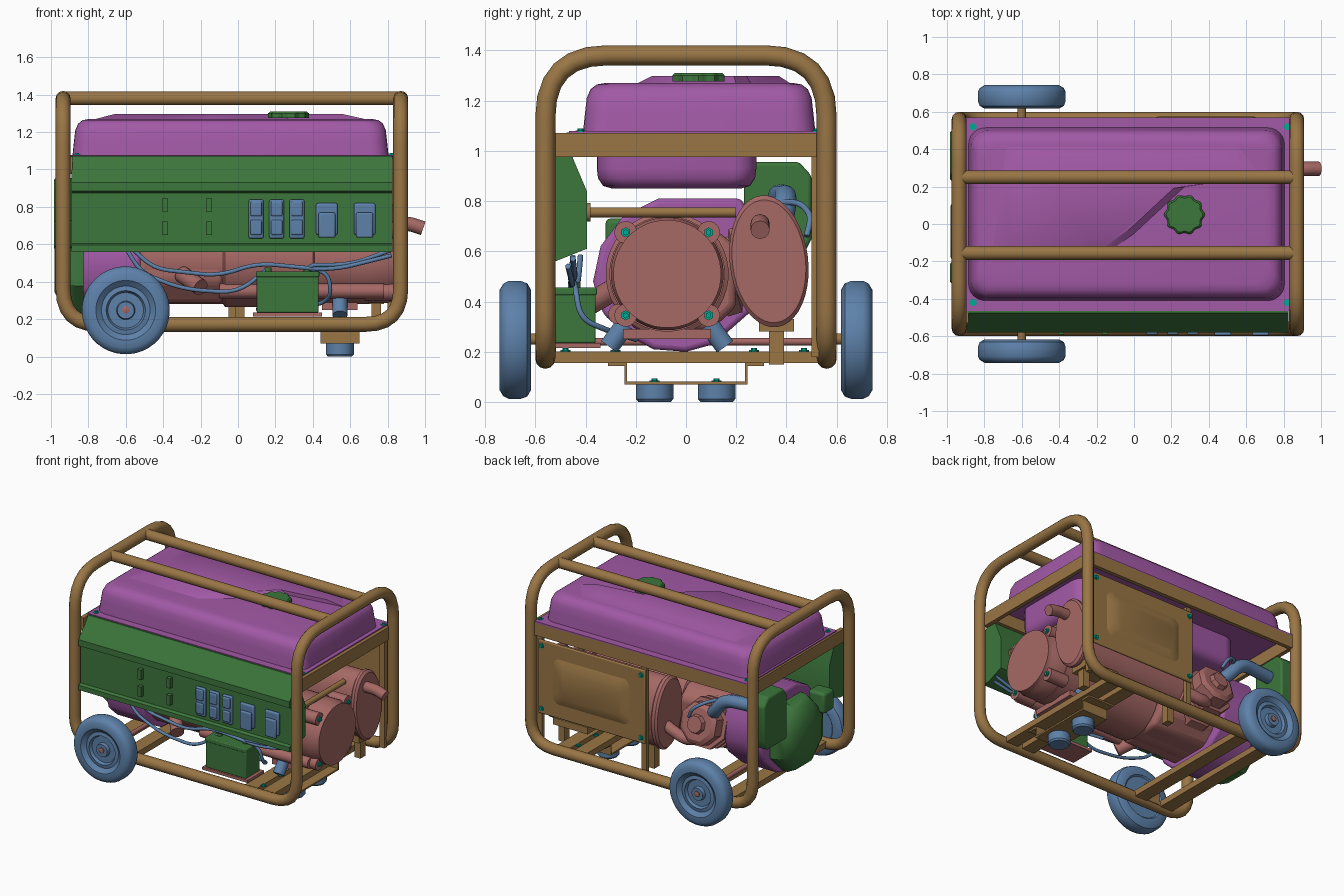
import bpy, bmesh, math
from mathutils import Vector

if "Cube" in bpy.data.objects:
    bpy.data.objects.remove(bpy.data.objects["Cube"])

def mat(name, c):
    m = bpy.data.materials.new(name)
    m.diffuse_color = (*c, 1)
    m.use_nodes = True
    m.node_tree.nodes["Principled BSDF"].inputs["Base Color"].default_value = m.diffuse_color
    return m
TAN, PURPLE, GREEN = mat("tan", (.32, .18, .06)), mat("purple", (.36, .10, .38)), mat("green", (.045, .18, .045))
BLUE, RED, TEAL = mat("blue", (.11, .22, .40)), mat("red", (.38, .14, .13)), mat("teal", (0, .4, .3))

def finish(ob, m, angle=35):
    ob.data.materials.append(m)
    bpy.ops.object.select_all(action='DESELECT')
    ob.select_set(True)
    bpy.context.view_layer.objects.active = ob
    if ob.type == 'CURVE':
        bpy.ops.object.convert(target='MESH')
    bpy.ops.object.shade_smooth_by_angle(angle=math.radians(angle))
    return bpy.context.object

def rings_mesh(name, rings, m, bevel=0, angle=35):
    """Skin a stack of equal-sized rings and cap both ends."""
    bm = bmesh.new()
    vs = [[bm.verts.new(p) for p in r] for r in rings]
    n = len(vs[0])
    for a, b in zip(vs, vs[1:]):
        for i in range(n):
            bm.faces.new((a[i], a[(i + 1) % n], b[(i + 1) % n], b[i]))
    bm.faces.new(vs[0][::-1])
    bm.faces.new(vs[-1])
    bmesh.ops.recalc_face_normals(bm, faces=bm.faces)
    me = bpy.data.meshes.new(name)
    bm.to_mesh(me)
    bm.free()
    ob = bpy.data.objects.new(name, me)
    bpy.context.collection.objects.link(ob)
    if bevel:
        mod = ob.modifiers.new("bevel", 'BEVEL')
        mod.width, mod.segments = bevel, 3
    return finish(ob, m, angle)

def prism(name, axis, pts, a, b, m, bevel=0):
    put = {'x': lambda p, t: (t, *p), 'y': lambda p, t: (p[0], t, p[1]), 'z': lambda p, t: (*p, t)}[axis]
    return rings_mesh(name, [[put(p, t) for p in pts] for t in (a, b)], m, bevel)

def box(name, x, y, z, m, bevel=0):
    return prism(name, 'z', [(x[0], y[0]), (x[1], y[0]), (x[1], y[1]), (x[0], y[1])], *z, m, bevel)

def lathe(name, origin, axis, profile, m, n=32):
    """Profile is (radius, distance along axis)."""
    q = Vector(axis).to_track_quat('Z', 'Y')
    rings = [[Vector(origin) + q @ Vector((r * math.cos(i * math.tau / n + math.pi / n),
              r * math.sin(i * math.tau / n + math.pi / n), t)) for i in range(n)] for r, t in profile]
    return rings_mesh(name, rings, m)

def rod(name, p, q, r, m, n=20):
    d = Vector(q) - Vector(p)
    return lathe(name, p, d, [(r, 0), (r, d.length)], m, n)

def pipe(name, pts, r, m, fillet=.1, closed=False, seg=6):
    """Round tube along a polyline with filleted corners (larger fillets at high corners of the frame)."""
    P, out = [Vector(p) for p in pts], []
    for i, p in enumerate(P):
        if not closed and i in (0, len(P) - 1):
            out.append(p)
            continue
        a, b = P[i - 1] - p, P[(i + 1) % len(P)] - p
        f = min(fillet * (1.3 if p.z > 1.2 else 1), a.length * .49, b.length * .49)
        s, e = p + a.normalized() * f, p + b.normalized() * f
        for k in range(seg + 1):
            t = k / seg
            out.append(s * (1 - t) ** 2 + p * 2 * t * (1 - t) + e * t * t)
    cu = bpy.data.curves.new(name, 'CURVE')
    cu.dimensions, cu.bevel_depth, cu.bevel_resolution, cu.use_fill_caps = '3D', r, 4, True
    sp = cu.splines.new('POLY')
    sp.points.add(len(out) - 1)
    for s, p in zip(sp.points, out):
        s.co = (*p, 1)
    sp.use_cyclic_u = closed
    ob = bpy.data.objects.new(name, cu)
    bpy.context.collection.objects.link(ob)
    return finish(ob, m, 50)

def rrect(x0, x1, y0, y1, r, z, n=6):
    out = []
    for k, (cx, cy) in enumerate([(x1 - r, y1 - r), (x0 + r, y1 - r), (x0 + r, y0 + r), (x1 - r, y0 + r)]):
        for i in range(n + 1):
            a = math.pi / 2 * (k + i / n)
            out.append((cx + r * math.cos(a), cy + r * math.sin(a), z))
    return out

def bolt(p, axis):
    lathe("bolt", p, axis, [(.02, 0), (.02, .006), (.012, .006), (.012, .014)], TEAL, 6)

# Tubular frame: one closed loop, plus two top bars
L, R, Y, B, T = -.935, .87, .56, .172, 1.38
pipe("frame_tube", [(L, -Y, B), (R, -Y, B), (R, -Y, T), (R, Y, T), (R, Y, B), (L, Y, B), (L, Y, T), (L, -Y, T)],
     .04, TAN, .19, True, 6)
for y in (.25, -.155):
    rod("top_bar", (L, y, T), (R, y, T), .037, TAN)

# Tank support beams, posts and heat shield
for x in (-.915, .83):
    box("end_beam", (x, x + .03), (-.53, .53), (.975, 1.07), TAN)
for y in (-.455, .54):
    box("side_beam", (-.9, .84), (y, y + .03), (.975, 1.07), TAN)
for x in (-.05, .8):
    box("shield_post", (x, x + .04), (.5, .53), (.18, .98), TAN)
box("heat_shield", (-.05, .82), (.53, .55), (.4, .94), TAN, .008)
rings_mesh("shield_emboss", [[(x, y, z) for x, z, _ in rrect(x0, x1, z0, z1, .05, 0)]
           for y, x0, x1, z0, z1 in ((.548, .07, .7, .5, .84), (.575, .13, .64, .56, .78))], TAN)
for x in (-.02, .79):
    for z in (.44, .9):
        bolt((x, .55, z), (0, 1, 0))

# Fuel tank: flange, upper shell, raised pad, lower shell and cap
box("tank_flange", (-.9, .835), (-.465, .57), (1.066, 1.078), PURPLE)
rings_mesh("tank_upper", [rrect(-.885 + d, .805 - d, -.41 + d, .515 - d, .09, z) for d, z in
           ((0, 1.075), (.008, 1.15), (.015, 1.21), (.03, 1.245), (.055, 1.264), (.09, 1.27))], PURPLE, angle=50)
pad = [(-.78, -.2), (-.2, -.2), (.0, -.06), (.28, .2), (.7, .26), (.58, .42), (-.7, .42)]
rings_mesh("tank_pad", [[(-.1 + (x + .1) * s, .15 + (y - .15) * s, z) for x, y in pad]
           for s, z in ((1, 1.265), (.82, 1.297))], PURPLE)
rings_mesh("tank_lower", [rrect(-.65 + d, .7 - d, -.355 + d, .28 - d, .09, z) for d, z in
           ((.06, .85), (.025, .86), (.005, .89), (0, .93), (0, 1.07))], PURPLE, angle=50)
cap = [((.103 + .006 * math.cos(10 * a)) * math.cos(a), (.103 + .006 * math.cos(10 * a)) * math.sin(a))
       for a in (i * math.tau / 60 for i in range(60))]
rings_mesh("fuel_cap", [[(.27 + x * s, .05 + y * s, z) for x, y in cap]
           for s, z in ((1, 1.275), (1, 1.3), (.9, 1.31))], GREEN)
for x in (-.86, .82):
    for y in (-.42, .52):
        bolt((x, y, 1.075), (0, 0, 1))

# Control panel: slanted top, recessed face, sockets and switches
prism("control_panel", 'x', [(-.46, 1.072), (-.475, 1.072), (-.58, .93), (-.58, .885), (-.56, .875), (-.56, .605),
      (-.58, .595), (-.58, .56), (-.52, .56), (-.395, .61), (-.395, .84), (-.45, .97)], -.89, .825, GREEN)
for x in (.097, .207, .315):
    box("breaker", (x - .04, x + .04), (-.58, -.555), (.63, .84), BLUE, .012)
    for z in (.69, .79):
        box("breaker_lid", (x - .03, x + .03), (-.592, -.575), (z - .04, z + .04), BLUE, .008)
for x in (.475, .677):
    box("socket", (x - .058, x + .058), (-.58, -.555), (.65, .82), BLUE, .012)
    box("socket_lid", (x - .045, x + .045), (-.597, -.575), (.635, .77), BLUE, .01)
for x in (-.39, -.155):
    for z in (.81, .685):
        box("switch", (x - .015, x + .015), (-.59, -.555), (z - .036, z + .036), GREEN)

# Wheels and axle
TYRE = [(.15, .01), (.16, 0), (.2, 0), (.226, .015), (.235, .04), (.235, .09), (.225, .11), (.2, .125), (.16, .125),
        (.13, .1), (.105, .105), (.095, .085), (.05, .085), (.045, .11), (.02, .11)]
for s in (-1, 1):
    lathe("wheel", (-.6, s * .617, .247), (0, s, 0), TYRE, BLUE, 40)
    rod("axle_end", (-.6, s * .5, .25), (-.6, s * .63, .25), .022, TAN)
    lathe("axle_nut", (-.6, s * .72, .25), (0, s, 0), [(.02, 0), (.02, .015), (.01, .018)], RED, 12)
    box("axle_bracket", (-.66, -.54), (s * .53 - .012, s * .53 + .012), (.16, .29), TAN)
rod("axle", (-.6, -.6, .24), (-.6, .6, .24), .015, RED)

# Base cross members, hat bracket and rubber feet
for x in (-.72, -.5, .48, .62):
    box("cross_member", (x - .05, x + .05), (-.55, .55), (.155, .2), TAN)
prism("foot_bracket", 'x', [(-.31, .155), (-.31, .143), (-.245, .143), (-.245, .07), (.245, .07), (.245, .143),
      (.31, .143), (.31, .155), (.235, .155), (.235, .082), (-.235, .082), (-.235, .155)], .44, .65, TAN)
for y in (-.125, .122):
    lathe("rubber_foot", (.545, y, 0), (0, 0, 1), [(.065, 0), (.075, .012), (.075, .07)], BLUE, 24)
    bolt((.545, y, .08), (0, 0, 1))
for x, y in ((.545, -.28), (.545, .27), (.545, -.48), (.545, .47)):
    bolt((x, y, .2), (0, 0, 1))

# Alternator, end cover and mounts
CY, CZ = -.075, .51
lathe("alternator", (-.5, CY, CZ), (1, 0, 0), [(.23, 0), (.23, .42), (.245, .43), (.245, .9), (.23, .91), (.23, 1.2)], RED, 40)
lathe("alternator_cover", (.7, CY, CZ), (1, 0, 0), [(.225, 0), (.225, .1), (.215, .12), (.215, .16)], RED, 40)
for dy in (-.165, .165):
    for dz in (-.165, .165):
        rod("cover_lug", (.68, CY + dy, CZ + dz), (.83, CY + dy, CZ + dz), .045, RED)
        bolt((.83, CY + dy, CZ + dz), (1, 0, 0))
    rod("alternator_mount", (.545, CY + dy * 1.4, .22), (.545, CY + dy, .31), .04, BLUE)
box("alternator_foot", (.45, .64), (-.25, .1), (.25, .29), RED)
rod("stay_bar", (.72, -.39, .755), (.72, .2, .755), .02, TAN)
lathe("stay_bar_end", (.72, -.4, .755), (0, 1, 0), [(.038, 0), (.038, .02)], TAN, 16)
rod("starter_motor", (-.1, -.27, .35), (.78, -.27, .35), .04, RED)
for x in (.01, .74):
    box("support_leg", (x - .025, x + .025), (.33, .39), (.15, .32), TAN)

# Engine: crankcase, shroud, cylinder, recoil starter, air filter
prism("crankcase", 'x', [(-.2, .285), (.1, .285), (.2, .38), (.2, .62), (.1, .7), (-.2, .7), (-.3, .6), (-.3, .4)],
      -.56, -.08, RED, .03)
prism("engine_shroud", 'x', [(-.24, .27), (-.13, .21), (.0, .2), (.11, .23), (.27, .37), (.32, .5), (.3, .65), (.22, .81),
      (-.11, .81), (-.25, .74), (-.34, .62), (-.37, .48), (-.33, .35)], -.83, -.52, PURPLE, .02)
lathe("recoil_housing", (-.82, -.04, .48), (-1, 0, 0), [(.27, 0), (.27, .05), (.24, .11), (.15, .16)], GREEN, 8)
box("recoil_handle", (-.985, -.85), (-.32, -.2), (.58, .73), GREEN, .02)
prism("air_filter", 'x', [(.23, .57), (.46, .57), (.5, .65), (.5, .9), (.45, .955), (.27, .955), (.23, .9)],
      -.985, -.86, GREEN, .015)
pipe("intake_hose", [(-.88, .37, .82), (-.6, .4, .82), (-.5, .38, .7), (-.42, .3, .62)], .045, BLUE, .12)
ax = Vector((0, .96, .28)).normalized()
base = Vector((-.38, .12, .5))
lathe("cylinder_block", base, ax, [(.18, 0), (.18, .06), (.15, .07), (.15, .09), (.18, .1), (.18, .13), (.15, .14),
      (.15, .16), (.18, .17), (.18, .21)], RED, 8)
lathe("valve_cover", base + ax * .21, ax, [(.15, 0), (.15, .08), (.12, .1), (.07, .1), (.06, .13)], RED, 8)
rod("oil_filler", (-.3, -.3, .44), (-.2, -.42, .37), .045, RED)
pipe("spark_lead", [(-.36, .48, .66), (-.4, .5, .74), (-.5, .45, .8), (-.6, .25, .78)], .012, BLUE)

# Muffler with tail pipe, exhaust pipe and bracket
def oval(x, s):
    out = []
    for i in range(40):
        a = i * math.tau / 40
        u, v = .155 * s * math.cos(a), .262 * s * math.sin(a)
        out.append((x, .33 + u * .99 - v * .12, .56 + u * .12 + v * .99))
    return out
rings_mesh("muffler", [oval(*p) for p in ((-.1, .93), (-.085, 1), (-.06, 1), (-.05, .95), (.79, .95), (.8, 1.01),
           (.82, 1.01), (.835, .94))], RED)
pipe("tail_pipe", [(.82, .295, .71), (.92, .295, .71), (.99, .295, .685)], .038, RED, .06)
pipe("exhaust_pipe", [(-.4, .3, .5), (-.3, .38, .42), (-.15, .36, .45), (.0, .33, .5)], .04, RED)
box("muffler_bracket", (.5, .78), (.29, .43), (.28, .33), TAN)

# Battery on its tray
box("battery_tray", (.08, .45), (-.53, -.34), (.215, .235), RED)
box("battery", (.1, .43), (-.52, -.36), (.235, .43), GREEN, .006)
box("battery_lid", (.095, .435), (-.525, -.355), (.425, .455), GREEN, .006)
for x in (.16, .37):
    rod("battery_post", (x, -.44, .455), (x, -.44, .475), .02, GREEN, 12)

# Wiring
CABLES = [[(-.6, -.45, .58), (-.52, -.46, .45), (-.3, -.47, .36), (.0, -.48, .34), (.16, -.44, .47)],
          [(-.57, -.42, .58), (-.45, -.43, .47), (-.1, -.45, .43), (.1, -.46, .5), (.5, -.45, .46), (.82, -.47, .54)],
          [(.82, -.45, .57), (.6, -.44, .49), (.4, -.46, .49), (.37, -.44, .47)],
          [(.37, -.44, .47), (.48, -.44, .45), (.5, -.42, .33), (.45, -.3, .28), (.1, -.2, .25)]]
for c in CABLES:
    pipe("cable", c, .011, BLUE, .12)
